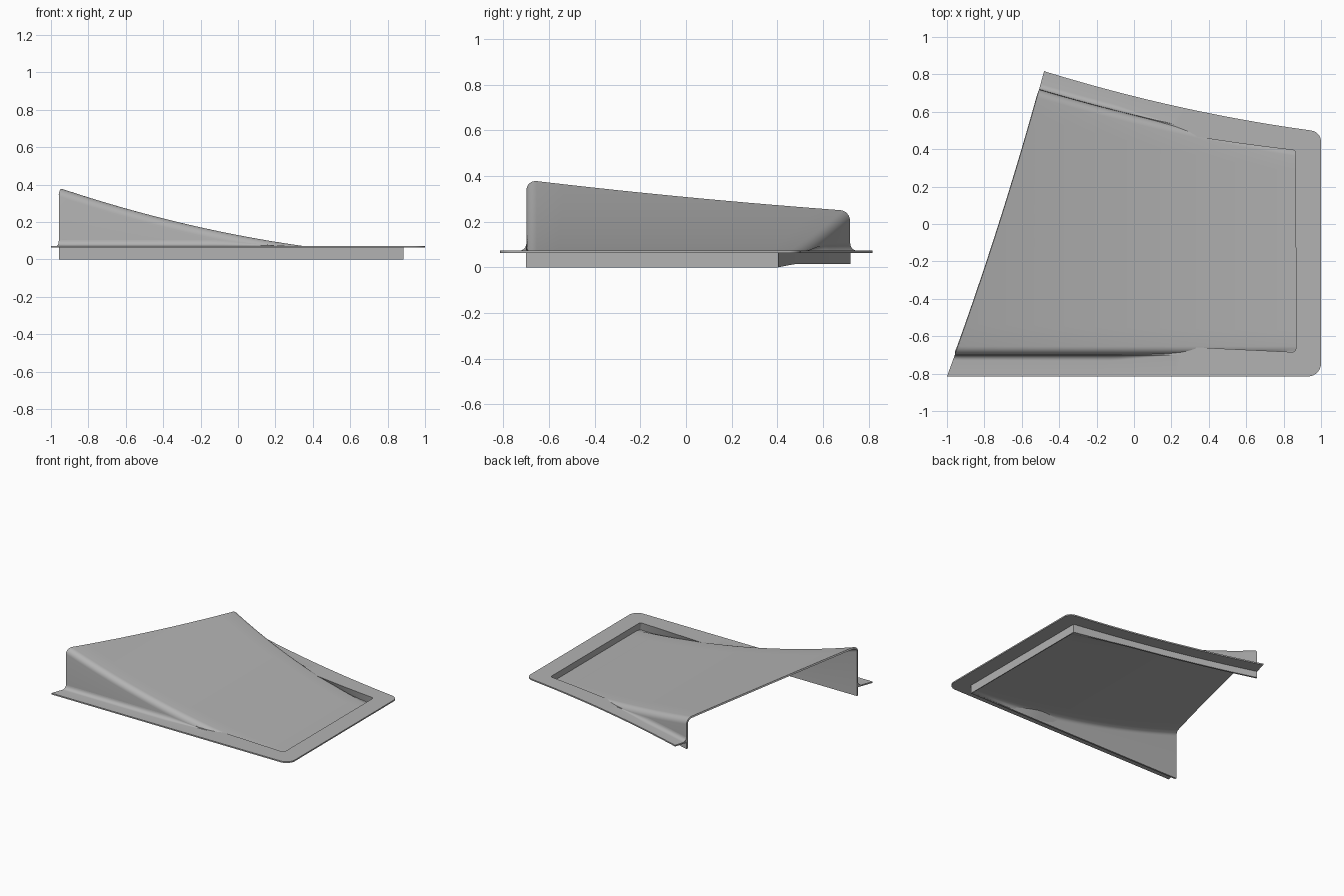
import bpy, bmesh, math

old = bpy.data.objects.get("Cube")
if old:
    bpy.data.objects.remove(old, do_unlink=True)

# One plain grey material
grey = bpy.data.materials.new("plain_grey")
grey.use_nodes = True
grey.diffuse_color = (0.45, 0.45, 0.45, 1)
grey.node_tree.nodes["Principled BSDF"].inputs["Base Color"].default_value = (0.45, 0.45, 0.45, 1)

FRONT, END = -0.70, 0.885            # wall outer faces
TOP, UNDER = 0.073, 0.063            # flange top and underside
ROUND, SKIN = 0.045, 0.012           # edge radius, sheet thickness


def clamp(v):
    return max(0.0, min(1.0, v))


def height(x):                       # curved ramp
    return 0.13 - 0.193 * x + 0.074 * x * x


def back_wall(x):
    return 0.583 - 0.245 * x + 0.05 * x * x


def back_rim(x):
    return 0.683 - 0.25 * x + 0.06 * x * x


def mouth(y):                        # slanted open edge
    k = (y + 0.815) / 1.635
    return -1 + 0.52 * k + 0.08 * k * (1 - k)


def back_base(x):                    # bottom of the back wall lifts slightly
    return 0.015 * clamp((END - x) / 0.45)


def lip(x):                          # width of the flange inside the wall
    if x < 0.34:
        return 0.012 + 0.028 * clamp((x - 0.1) / 0.2)
    return 0.04 - 0.025 * clamp((x - 0.34) / 0.52)


def fillet(x):
    return 0.03 * clamp((height(x) - 0.09) / 0.06)


def along(s, end, y_of):
    """Point at fraction s between the slanted mouth and x = end."""
    x = -0.7 + s * (end + 0.7)
    for _ in range(12):
        m = mouth(y_of(x))
        x = m + s * (end - m)
    return x, y_of(x)


def loft(name, rows, closed):
    bm = bmesh.new()
    grid = [[bm.verts.new(p) for p in row] for row in rows]
    n = len(rows[0])
    for a, b in zip(grid, grid[1:]):
        for j in range(n if closed else n - 1):
            k = (j + 1) % n
            bm.faces.new((a[j], b[j], b[k], a[k]))
    if closed:
        bm.faces.new(grid[0])
        bm.faces.new(grid[-1][::-1])
        bmesh.ops.remove_doubles(bm, verts=bm.verts, dist=0.0002)
        bmesh.ops.recalc_face_normals(bm, faces=bm.faces)
    mesh = bpy.data.meshes.new(name)
    bm.to_mesh(mesh)
    bm.free()
    mesh.materials.append(grey)
    ob = bpy.data.objects.new(name, mesh)
    bpy.context.collection.objects.link(ob)
    return ob


def finish(ob):
    bpy.ops.object.select_all(action='DESELECT')
    ob.select_set(True)
    bpy.context.view_layer.objects.active = ob
    for mod in list(ob.modifiers):
        bpy.ops.object.modifier_apply(modifier=mod.name)
    bpy.ops.object.shade_smooth_by_angle(angle=math.radians(35))


# Ramp panel: top sheet with rounded edges and side walls
arc = [i / 6 * math.pi / 2 for i in range(7)]
STEPS = 44
rows = []
for i in range(STEPS + 1):
    s = i / STEPS
    row = []

    def add(y_of, drop=0.0, base=None):
        x, y = along(s, 0.875, y_of)
        floor = back_base(x) if y > 0 else 0.0
        row.append((x, y, floor if base else max(floor + 0.013, height(x) - drop)))

    sides = []
    for a in arc:
        sides.append((ROUND * (1 - math.cos(a)) + 0.001, ROUND * (1 - math.sin(a))))
    add(lambda x: FRONT + 0.001, base=True)
    for off, drop in sides:
        add(lambda x: FRONT + off, drop)
    for j in range(1, 12):
        t = j / 12
        add(lambda x: (FRONT + ROUND) * (1 - t) + (back_wall(x) - ROUND) * t)
    for off, drop in reversed(sides):
        add(lambda x: back_wall(x) - off, drop)
    add(lambda x: back_wall(x) - 0.001, base=True)
    rows.append(row)
panel = loft("ramp_panel", rows, False)
solid = panel.modifiers.new("thickness", 'SOLIDIFY')
solid.thickness = SKIN
solid.offset = -1
finish(panel)


# Flange with downturned wall, swept around three sides
def section(rim, wall, inner, r, base):
    """Closed T-shaped section; the fillet runs from flange up onto the wall."""
    dx, dy = rim[0] - wall[0], rim[1] - wall[1]
    n = math.hypot(dx, dy)
    pts = [(*rim, TOP)]
    for a in arc:
        d = r * (1 - math.sin(a)) / n
        pts.append((wall[0] + dx * d, wall[1] + dy * d, TOP + r * (1 - math.cos(a))))
    foot = SKIN / max(SKIN, math.dist(wall, inner))
    low = [w + (q - w) * foot for w, q in zip(wall, inner)]
    pts += [(*inner, TOP), (*low, base), (*wall, base), (*wall, UNDER), (*rim, UNDER)]
    return pts


def side_rows(rim_y, wall_y, sign, rim_end):
    out = []
    for i in range(STEPS + 1):
        s = i / STEPS
        wall = along(s, END, wall_y)
        rim = along(s, rim_end, rim_y)
        inner = along(s, 0.845, lambda x: wall_y(x) + sign * lip(x))
        # Keep the fillet square to the wall
        r = fillet(wall[0])
        out.append(section(rim, wall, inner, r, back_base(wall[0]) if sign < 0 else 0.0))
    return out


def corner_rows(center, radius, wall, inner_center, start):
    out = []
    for i in range(1, 9):
        a = start + i / 8 * math.pi / 2
        c, d = math.cos(a), math.sin(a)
        out.append(section((center[0] + radius * c, center[1] + radius * d), wall,
                           (inner_center[0] + 0.02 * c, inner_center[1] + 0.02 * d), 0.0, 0.0))
    return out


corner_y = back_wall(END)
sweep = side_rows(lambda x: -0.815, lambda x: FRONT, 1, 0.93)
sweep += corner_rows((0.93, -0.745), 0.07, (END, FRONT), (0.845, -0.665), -math.pi / 2)
sweep += corner_rows((0.94, 0.44), 0.06, (END, corner_y), (0.845, 0.376), 0.0)
sweep += side_rows(back_rim, back_wall, -1, 0.94)[::-1]
flange = loft("flange_and_wall", sweep, True)
finish(flange)
